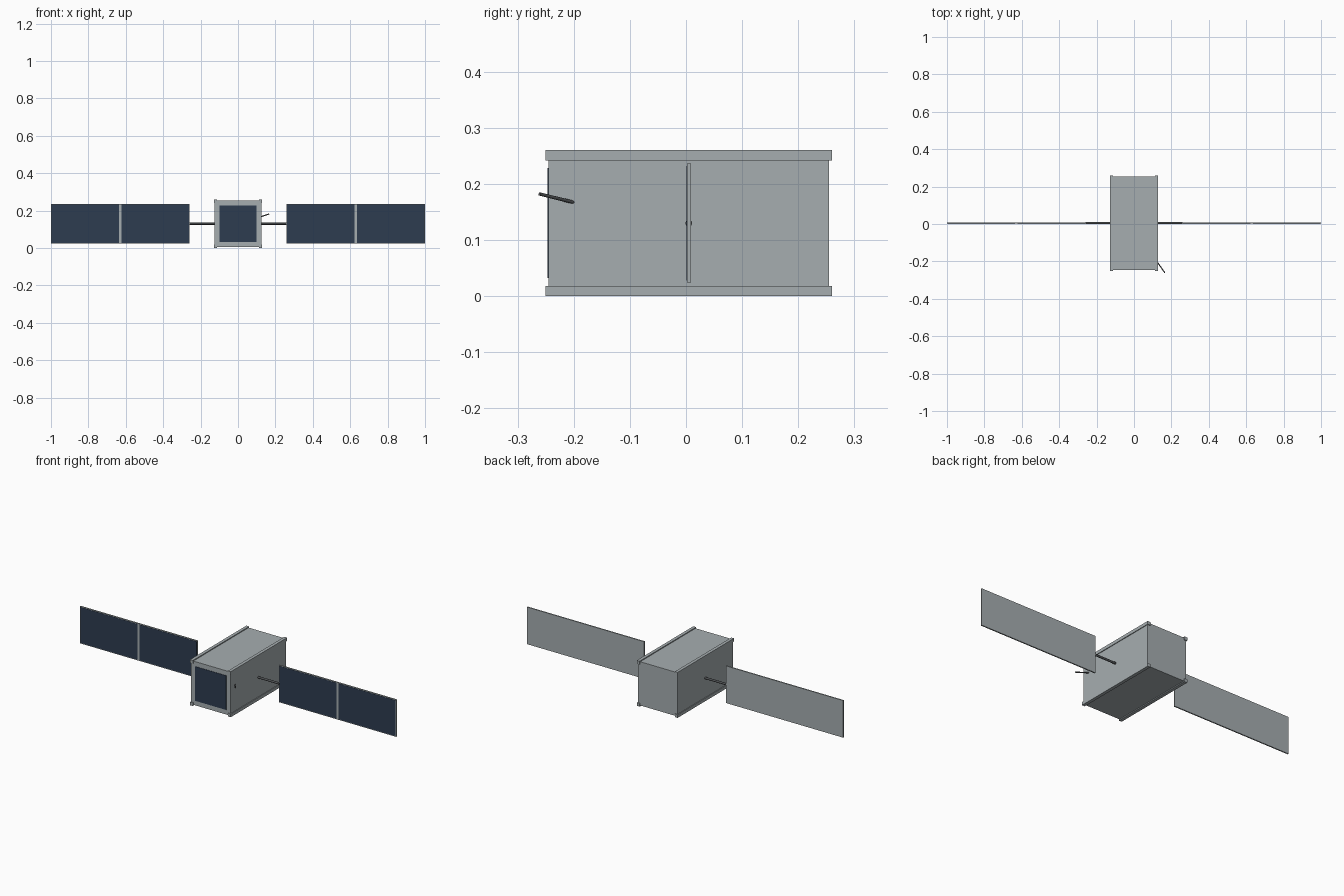
import bpy
from mathutils import Vector

if "Cube" in bpy.data.objects:
    bpy.data.objects.remove(bpy.data.objects["Cube"], do_unlink=True)


def material(name, rgb):
    m = bpy.data.materials.new(name)
    m.use_nodes = True
    m.diffuse_color = (*rgb, 1)
    m.node_tree.nodes["Principled BSDF"].inputs["Base Color"].default_value = (*rgb, 1)
    return m


grey = material("satin grey", (0.38, 0.42, 0.435))
navy = material("solar cell navy", (0.027, 0.045, 0.08))
dark = material("dark metal", (0.08, 0.085, 0.09))


def box(name, low, high, mat):
    """Axis-aligned box between two opposite corners."""
    low, high = Vector(low), Vector(high)
    bpy.ops.mesh.primitive_cube_add(size=1, location=(low + high) / 2)
    ob = bpy.context.object
    ob.name = name
    ob.scale = high - low
    bpy.ops.object.transform_apply(location=False, rotation=False, scale=True)
    ob.data.materials.append(mat)
    return ob


def rod(name, start, end, radius, mat):
    """Round rod between two points."""
    start, end = Vector(start), Vector(end)
    axis = end - start
    bpy.ops.mesh.primitive_cylinder_add(vertices=16, radius=radius, depth=axis.length,
                                        location=(start + end) / 2)
    ob = bpy.context.object
    ob.name = name
    ob.rotation_euler = axis.to_track_quat('Z', 'Y').to_euler()
    ob.data.materials.append(mat)
    bpy.ops.object.shade_smooth_by_angle()
    return ob


MID_Y, MID_Z = 0.005, 0.13      # centre line of the bus
HALF, RAIL = 0.125, 0.009       # half width of the bus and of a rail
FRONT, BACK = -0.245, 0.255

# Bus and its front solar cell
box("bus_body", (-HALF, FRONT, MID_Z - HALF), (HALF, BACK, MID_Z + HALF), grey)
box("front_cell", (-0.098, FRONT - 0.002, MID_Z - 0.098),
    (0.098, FRONT + 0.002, MID_Z + 0.098), navy)

for side, sx in (("left", 1), ("right", -1)):
    # Corner rails, slightly longer than the bus
    for level, sz in (("upper", 1), ("lower", -1)):
        x, z = sx * 0.12, MID_Z + sz * 0.121
        box(f"{level}_{side}_rail", (x - RAIL, FRONT - 0.005, z - RAIL),
            (x + RAIL, BACK + 0.005, z + RAIL), grey)

    # Boom and wing panel
    rod(f"{side}_boom", (sx * 0.12, MID_Y, MID_Z), (sx * 0.26, MID_Y, MID_Z), 0.006, dark)
    x0, x1 = sorted((sx * 0.258, sx))
    box(f"{side}_wing", (x0, 0.002, MID_Z - 0.106), (x1, 0.009, MID_Z + 0.106), grey)

    # Two cells on the front of each wing
    for part, a, b in (("inner", 0.262, 0.622), ("outer", 0.636, 0.996)):
        x0, x1 = sorted((sx * a, sx * b))
        box(f"{side}_{part}_cell", (x0, 0.001, MID_Z - 0.102),
            (x1, 0.003, MID_Z + 0.102), navy)

# Whip antenna on the left side
rod("antenna", (0.122, -0.2, 0.167), (0.165, -0.261, 0.182), 0.003, dark)
